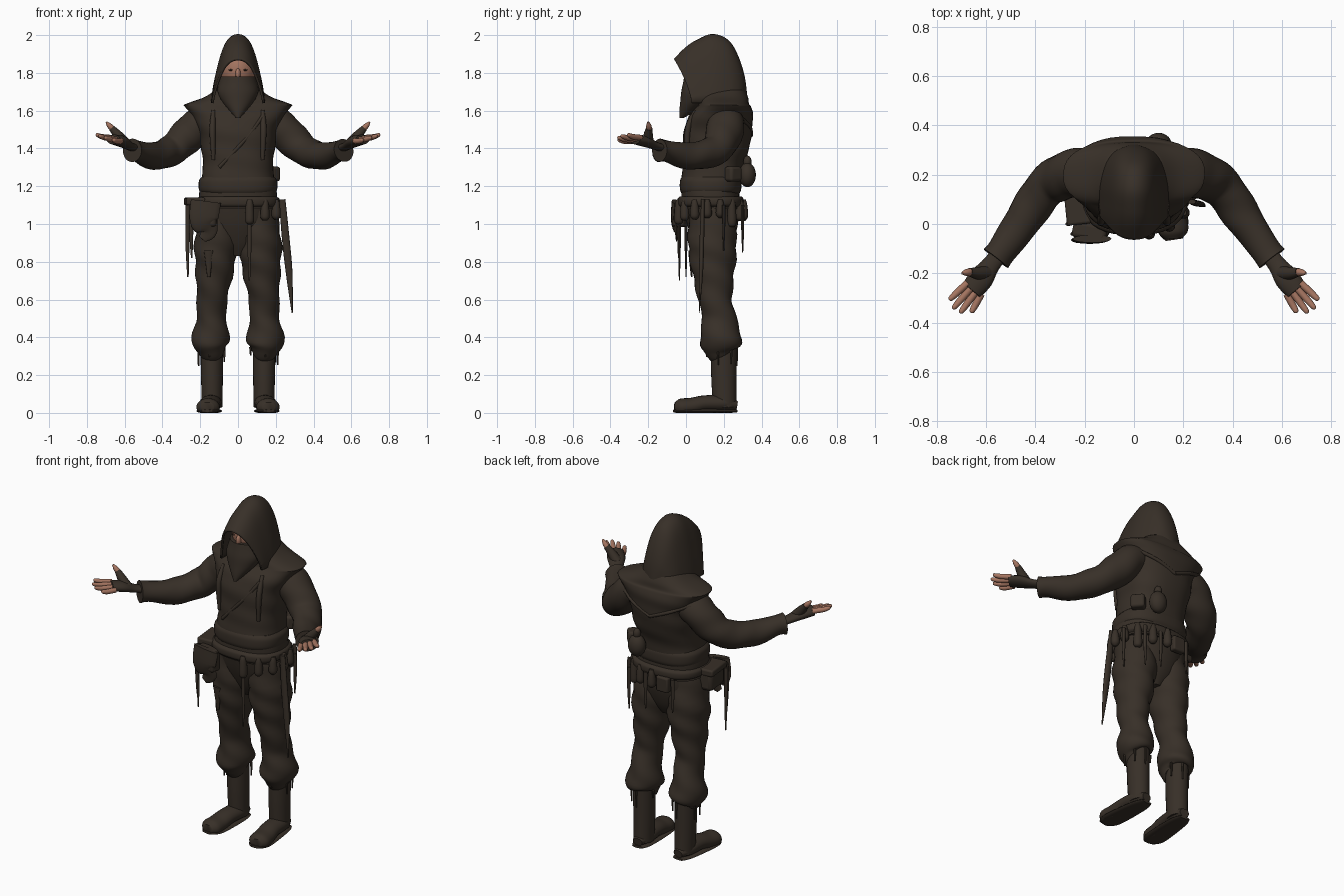
import bpy, bmesh, math, random
from mathutils import Vector

random.seed(4)
cube = bpy.data.objects.get("Cube")
if cube:
    bpy.data.objects.remove(cube)


def material(name, colour):
    mat = bpy.data.materials.new(name)
    mat.use_nodes = True
    mat.diffuse_color = (*colour, 1)
    mat.node_tree.nodes["Principled BSDF"].inputs["Base Color"].default_value = (*colour, 1)
    return mat


CLOTH = material("dark brown cloth", (.039, .029, .021))
SKIN = material("tan skin", (.38, .18, .12))
EYE = material("dark eye", (.05, .03, .02))


def finish(name, bm, mat):
    """Turn a bmesh into a smooth shaded object."""
    bmesh.ops.recalc_face_normals(bm, faces=bm.faces)
    mesh = bpy.data.meshes.new(name)
    bm.to_mesh(mesh)
    bm.free()
    for face in mesh.polygons:
        face.use_smooth = True
    mesh.set_sharp_from_angle(angle=math.radians(50))
    mesh.materials.append(mat)
    obj = bpy.data.objects.new(name, mesh)
    bpy.context.scene.collection.objects.link(obj)
    return obj


def bridge(name, rings, mat, closed=True):
    """Join rows of points into a surface, capped when the rows are closed."""
    bm = bmesh.new()
    rows = [[bm.verts.new(point) for point in ring] for ring in rings]
    count = len(rows[0])
    for upper, lower in zip(rows, rows[1:]):
        for i in range(count if closed else count - 1):
            j = (i + 1) % count
            bm.faces.new((upper[i], upper[j], lower[j], lower[i]))
    if closed:
        bm.faces.new(rows[0])
        bm.faces.new(rows[-1])
    return finish(name, bm, mat)


def interpolate(rows, steps=5):
    """Smooth curve through rows of numbers."""
    out = []
    last = len(rows) - 1
    for i in range(last):
        before, start, end, after = rows[max(i - 1, 0)], rows[i], rows[i + 1], rows[min(i + 2, last)]
        for step in range(steps):
            t = step / steps
            out.append([q + .5 * t * (r - p + t * (2 * p - 5 * q + 4 * r - s + t * (3 * (q - r) + s - p)))
                        for p, q, r, s in zip(before, start, end, after)])
    return out + [list(rows[-1])]


def loft(name, rows, mat, sides, level, square=1, fold=0, floor=-1):
    """Loft ellipses given as x, y, z, width radius, depth radius."""
    rows = interpolate(rows)
    path = [Vector(row[:3]) for row in rows]
    chord = (path[-1] - path[0]).normalized()
    reference = Vector((0, 0, 1)) if abs(chord.z) < .8 else Vector((0, 1, 0))
    rings = []
    for i, (centre, row) in enumerate(zip(path, rows)):
        tangent = path[min(i + 1, len(path) - 1)] - path[max(i - 1, 0)]
        across = Vector((1, 0, 0)) if level else tangent.cross(reference).normalized()
        over = Vector((0, 1, 0)) if level else across.cross(tangent).normalized()
        ring = []
        for k in range(sides):
            angle = math.tau * k / sides
            c, s = math.cos(angle), math.sin(angle)
            crease = 1 + fold * math.sin(2 * angle + 45 * (centre.z + centre.y) + centre.x)
            width = math.copysign(abs(c) ** square, c) * row[3] * crease
            depth = math.copysign(abs(s) ** square, s) * row[4] * crease
            point = centre + across * width + over * depth
            point.z = max(point.z, floor)
            ring.append(point)
        rings.append(ring)
    return bridge(name, rings, mat)


def stack(name, rows, **options):
    """Level body sections given as z, y, width, depth."""
    return loft(name, [(0, y, z, w, d) for z, y, w, d in rows], CLOTH, sides=40, level=True, **options)


def limb(name, rows, mat=CLOTH, side=1, depth=1, sides=16, **options):
    """Round sections along a path, given as x, y, z, radius."""
    rows = [(x * side, y, z, r, r * depth) for x, y, z, r in rows]
    return loft(name, rows, mat, sides, level=False, **options)


def band(name, low, high, width):
    """Thick strip of cloth round the waist."""
    edge = (high - low) / 4
    depth = width - .045
    inner = (width - .015, depth - .01)
    stack(name, [(low, .13, *inner), (low + edge, .13, width, depth),
                 (high - edge, .13, width, depth), (high, .13, *inner)], square=.8)


def blob(name, location, radii, mat=CLOTH):
    bm = bmesh.new()
    bmesh.ops.create_uvsphere(bm, u_segments=20, v_segments=14, radius=1)
    bmesh.ops.scale(bm, vec=radii, verts=bm.verts)
    bmesh.ops.translate(bm, vec=location, verts=bm.verts)
    return finish(name, bm, mat)


def pouch(name, location, size, turn=0):
    bm = bmesh.new()
    bmesh.ops.create_cube(bm, size=1)
    bmesh.ops.scale(bm, vec=size, verts=bm.verts)
    obj = finish(name, bm, CLOTH)
    obj.location = location
    obj.rotation_euler.z = turn
    bevel = obj.modifiers.new("soft edges", "BEVEL")
    bevel.width = min(size) / 4
    bevel.segments = 3
    return obj


# Jacket with pointed shoulders, trouser seat and waist bands
stack("jacket", [(1.08, .13, .21, .155), (1.2, .13, .2, .155), (1.3, .14, .185, .16), (1.4, .16, .195, .175),
                 (1.5, .17, .21, .18), (1.57, .185, .245, .17), (1.62, .2, .28, .145), (1.635, .2, .275, .135),
                 (1.67, .2, .18, .13), (1.71, .2, .12, .11)], square=.8, fold=.012)
stack("trouser_seat", [(1.1, .13, .2, .15), (1, .14, .19, .135), (.9, .145, .14, .1), (.83, .145, .05, .06)])
band("waist_sash", low=1.16, high=1.25, width=.207)
band("belt", low=1.09, high=1.145, width=.22)
limb("jacket_lapel", [(.13, .03, 1.57, .01), (.04, -.006, 1.45, .01), (-.1, -.006, 1.3, .01)])
for side in (-1, 1):
    limb("yoke_hem", [(.23, .28, 1.57, .01), (.12, .335, 1.52, .01), (0, .346, 1.47, .01)], side=side)
    limb("chest_strap", [(.13, .05, 1.6, .01), (.135, .01, 1.5, .016), (.13, .01, 1.34, .01)], side=side)

# Legs and boots
for side in (-1, 1):
    limb("trouser_leg", [(.1, .13, 1.1, .1), (.115, .14, .9, .115), (.125, .145, .75, .1), (.138, .155, .6, .08),
                         (.14, .175, .5, .08), (.145, .185, .38, .1), (.14, .19, .33, .075), (.135, .2, .31, .06)],
         side=side, depth=1.12, sides=28, fold=.05)
    limb("boot_shaft", [(.14, .2, .4, .06), (.138, .2, .2, .058), (.137, .205, .03, .054)],
         side=side, depth=1.15, sides=24)
    limb("boot_foot", [(.135, .27, .04, .03), (.14, .2, .05, .056), (.147, .1, .05, .057), (.155, .03, .035, .06),
                       (.16, -.03, .03, .06), (.163, -.06, .03, .035)], side=side, depth=.75, sides=20, floor=0)
    limb("boot_sole", [(.135, .27, .01, .035), (.14, .2, .01, .057), (.155, 0, .01, .066), (.163, -.064, .01, .035)],
         side=side, depth=.2, floor=0)
    for k in range(5):
        angle = math.tau * (k + random.random()) / 5
        x, y = .137 + .075 * math.cos(angle), .19 + .08 * math.sin(angle)
        limb("hem_fray", [(x, y, .35, .008), (x, y, random.uniform(.24, .31), .004)], side=side, sides=6)

# Arms, half gloves and bare fingers that fan out from the palm
palm, along, outward = Vector((.648, -.262, 1.448)), Vector((.62, -.78, .12)), Vector((.78, .62, .25))
for side in (-1, 1):
    limb("sleeve", [(.15, .21, 1.54, .09), (.21, .21, 1.525, .098), (.28, .195, 1.455, .096), (.36, .145, 1.385, .084),
                    (.45, .015, 1.36, .075), (.53, -.1, 1.385, .06), (.56, -.14, 1.39, .064)],
         side=side, depth=.95, sides=24, fold=.03)
    limb("glove", [(.53, -.1, 1.395, .035), (.58, -.165, 1.415, .037), (.62, -.22, 1.438, .05),
                   (.66, -.27, 1.448, .045)], side=side, depth=.58)
    for k in range(4):
        spread = k - 1.5
        root = palm + outward * spread * .024
        tip = root + along * (.12 + .005 * spread - .012 * spread ** 2) + outward * spread * .01
        middle = root.lerp(tip, .6) - Vector((0, 0, .004))
        limb("finger", [(*root, .015), (*middle, .014), (*root.lerp(tip, .93), .01), (*tip, .003)], SKIN, side)
    limb("thumb_glove", [(.6, -.2, 1.43, .03), (.635, -.2, 1.47, .025), (.668, -.195, 1.507, .017)], side=side)
    limb("thumb", [(.66, -.195, 1.5, .015), (.68, -.197, 1.52, .014), (.697, -.2, 1.54, .005)], SKIN, side)

# Face and mask
blob("head", (0, .12, 1.82), (.098, .115, .125), SKIN)
blob("nose", (0, .008, 1.795), (.014, .02, .03), SKIN)
for side in (-1, 1):
    blob("eye", (side * .036, .016, 1.815), (.014, .006, .005), EYE)
stack("face_mask", [(1.78, .1, .096, .11), (1.75, .09, .102, .105), (1.7, .07, .108, .095), (1.65, .045, .085, .075),
                    (1.6, .01, .045, .045), (1.56, -.025, .01, .01)])

# Hood: arches from the brow to the nape, given as top y, top z, base y, half width
arches = interpolate([(-.06, 1.87, .03, .135), (0, 1.93, .05, .137), (.06, 1.97, .09, .138), (.14, 2, .15, .138),
                      (.22, 1.97, .2, .13), (.27, 1.89, .25, .115), (.305, 1.78, .29, .085), (.32, 1.66, .31, .03)])
rings = []
for top_y, top_z, base_y, half in arches:
    ring = []
    for k in range(25):
        angle = math.pi * (k / 24 - .5)
        rise = math.cos(angle)
        pinch = 1 - .25 * rise * (1 - rise ** 3)
        ring.append((half * pinch * math.sin(angle), base_y + (top_y - base_y) * rise ** 1.5,
                     1.64 + (top_z - 1.64) * rise))
    rings.append(ring)
hood = bridge("hood", rings, CLOTH, closed=False)
shell = hood.modifiers.new("cloth thickness", "SOLIDIFY")
shell.thickness = .012
shell.offset = 0

# Bags on the belt
pouch("hip_box", (-.225, .08, 1.07), (.09, .15, .13), turn=.1)
pouch("hip_box_flap", (-.23, .08, 1.12), (.1, .165, .04), turn=.1)
pouch("front_pouch", (-.18, -.03, 1.05), (.14, .07, .13), turn=-.2)
limb("pouch_flap", [(-.17, -.06, 1.12, .08), (-.18, -.065, 1.02, .075), (-.16, -.05, .96, .05), (-.19, -.05, .92, .02)],
     depth=.2)
pouch("side_pouch", (.18, .25, 1.265), (.06, .08, .08), turn=.7)
blob("gourd", (.1, .325, 1.26), (.052, .045, .065))
blob("gourd_neck", (.1, .325, 1.33), (.022, .022, .032))
pouch("rear_pouch", (-.06, .3, 1.06), (.08, .04, .09))
for k in range(8):
    angle = .4 * k - 1.3
    x, y = .23 * math.cos(angle), .13 + .175 * math.sin(angle)
    low = random.uniform(.98, 1.04)
    limb("belt_vial", [(x, y, 1.13, .012), (x, y, 1.1, .02), (x, y, low + .02, .024), (x, y, low, .01)])

# Hanging straps, knife and thigh blade
for x, y, low in [(.06, -.035, .7), (-.265, 0, .72), (-.245, -.04, .82), (.17, .3, .85),
                  (.06, .3, .88), (-.12, .3, .9), (.24, .2, .86)]:
    limb("hanging_strap", [(x, y, 1.1, .012), (x * 1.01, y, (low + 1.1) / 2, .011), (x, y, low, .004)],
         depth=.7, sides=8)
limb("knife_sheath", [(.235, .09, 1.13, .016), (.25, .085, .95, .02), (.27, .08, .75, .018), (.287, .07, .53, .003)],
     depth=.6)
limb("thigh_blade", [(-.155, .025, .86, .026), (-.155, .025, .83, .022), (-.155, .03, .72, .008)], depth=.5)
